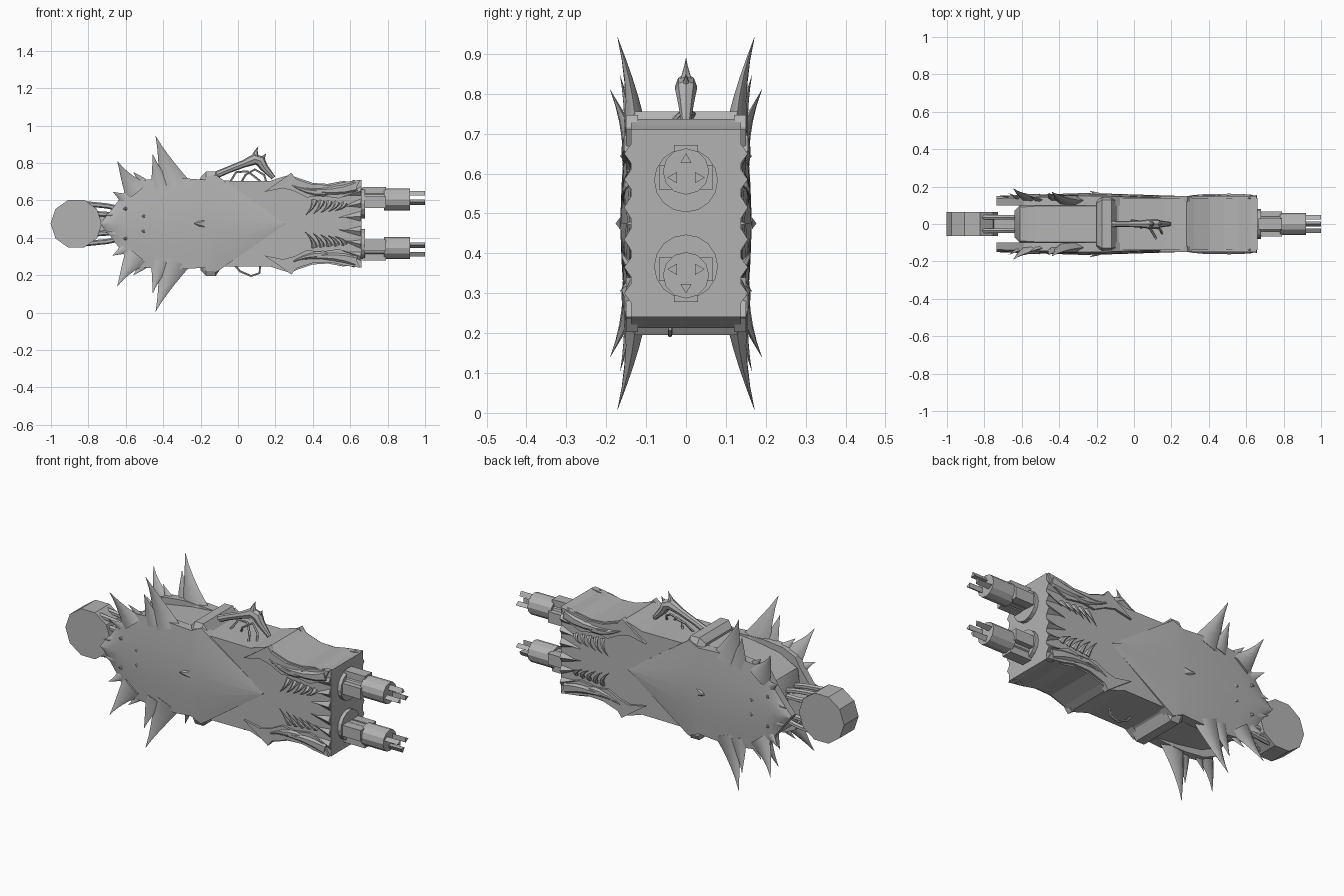
import bpy, bmesh, math
from mathutils import Vector, Matrix

cube = bpy.data.objects.get("Cube")
if cube:
    bpy.data.objects.remove(cube)

MID = 0.475  # height of the long axis; parts are modelled around it
grey = bpy.data.materials.new("plain grey")
grey.use_nodes = True
GREY = (0.45, 0.45, 0.45, 1)
grey.diffuse_color = GREY
grey.node_tree.nodes["Principled BSDF"].inputs["Base Color"].default_value = GREY


def loft(bm, rings):
    rows = [[bm.verts.new(p) for p in ring] for ring in rings]
    n = len(rows[0])
    for a, b in zip(rows, rows[1:]):
        for i in range(n):
            j = (i + 1) % n
            bm.faces.new((a[i], a[j], b[j], b[i]))
    bm.faces.new(rows[0])
    bm.faces.new(rows[-1][::-1])


def prism(bm, profile, y0, y1):
    loft(bm, [[(x, y, z) for x, z in profile] for y in (y0, y1)])


def rod(bm, x0, x1, y, z, r0, r1, sides, turn=0.0):
    angles = [turn + math.tau * i / sides for i in range(sides)]
    loft(bm, [[(x, y + r * math.cos(a), z + r * math.sin(a)) for a in angles]
              for x, r in ((x0, r0), (x1, r1))])


def box(bm, lo, hi):
    rect = [(lo[0], lo[2]), (hi[0], lo[2]), (hi[0], hi[2]), (lo[0], hi[2])]
    prism(bm, rect, lo[1], hi[1])


def tube(bm, points, radii, depth=1.0, sides=6):
    pts = [Vector(p) for p in points]
    rings = []
    for i, p in enumerate(pts):
        d = (pts[min(i + 1, len(pts) - 1)] - pts[max(i - 1, 0)]).normalized()
        u = d.cross(Vector((0, 1, 0))).normalized()
        v = d.cross(u)
        rings.append([p + radii[i] * (u * math.cos(k * math.tau / sides)
                      + v * depth * math.sin(k * math.tau / sides))
                      for k in range(sides)])
    loft(bm, rings)


def spike(bm, base, bend, tip, r, depth=0.4, steps=5):
    a, b, c = Vector(base), Vector(bend), Vector(tip)
    ts = [i / steps for i in range(steps + 1)]
    tube(bm, [a * (1 - t) ** 2 + b * 2 * t * (1 - t) + c * t * t for t in ts],
         [r * (1 - t) ** 1.2 + 0.0008 for t in ts], depth)


def mirror(bm, axis):
    scale = Vector((1, 1, 1))
    scale[axis] = -1
    geo = bmesh.ops.duplicate(bm, geom=bm.verts[:] + bm.edges[:] + bm.faces[:])["geom"]
    bmesh.ops.scale(bm, vec=scale, verts=[g for g in geo if isinstance(g, bmesh.types.BMVert)])


def finish(name, bm, axes=(), smooth=None):
    for axis in axes:
        mirror(bm, axis)
    bmesh.ops.recalc_face_normals(bm, faces=bm.faces[:])
    me = bpy.data.meshes.new(name)
    bm.to_mesh(me)
    bm.free()
    me.materials.append(grey)
    ob = bpy.data.objects.new(name, me)
    bpy.context.collection.objects.link(ob)
    ob.location.z = MID
    if smooth:
        bpy.ops.object.select_all(action="DESELECT")
        ob.select_set(True)
        bpy.context.view_layer.objects.active = ob
        bpy.ops.object.shade_smooth_by_angle(angle=math.radians(smooth))


# Front housing with a scalloped top and bottom edge
top = [(-0.12, 0.25), (-0.08, 0.23), (0.17, 0.228), (0.22, 0.245), (0.28, 0.262), (0.32, 0.245),
       (0.4, 0.218), (0.48, 0.213), (0.56, 0.228), (0.62, 0.224), (0.66, 0.235)]
bm = bmesh.new()
prism(bm, top + [(x, -z) for x, z in reversed(top)], -0.138, 0.138)
finish("front_housing", bm)

# Collar between the two halves
bm = bmesh.new()
rect = [(-1, -.9), (-.9, -1), (.9, -1), (1, -.9), (1, .9), (.9, 1), (-.9, 1), (-1, .9)]
loft(bm, [[(x, y * w, z * h) for y, z in rect]
          for x, w, h in ((-0.2, .125, .25), (-0.17, .143, .28), (-0.12, .143, .28), (-0.09, .138, .235))])
finish("collar", bm)

# Rounded rear housing
bm = bmesh.new()
loft(bm, [[(x, y * w, z * h) for y, z in rect]
          for x, w, h in ((-0.64, .07, .09), (-0.61, .1, .15), (-0.5, .108, .2), (-0.35, .108, .225), (-0.18, .108, .24))])
finish("rear_housing", bm, smooth=35)

# Curved shields on both sides ending in a pointed chevron
edge = [(-0.735, .004), (-0.68, .07), (-0.62, .15), (-0.59, .2), (-0.52, .232), (-0.4, .245),
        (-0.28, .242), (-0.18, .235), (-0.12, .262), (0.25, .004)]
rows = [-1, -0.75, -0.4, 0, 0.4, 0.75, 1]
bm = bmesh.new()
rings = []
for x, h in edge:
    crest = 0.15 + 0.016 * max(0, 1 - abs(x + 0.25) / 0.5)
    rings.append([(x, crest - 0.014 * abs(v) ** 1.5, v * h) for v in rows]
                 + [(x, 0.1, h), (x, 0.1, -h)])
loft(bm, rings)
finish("side_shields", bm, axes=(1,), smooth=25)

# Curved horns flaring from the shield rims
bm = bmesh.new()
spike(bm, (-0.34, .125, .2), (-0.39, .13, .33), (-0.44, .172, .468), .085)
spike(bm, (-0.41, .135, .2), (-0.44, .145, .29), (-0.455, .165, .37), .055)
spike(bm, (-0.54, .135, .17), (-0.6, .145, .24), (-0.645, .19, .335), .07)
spike(bm, (-0.5, .125, .2), (-0.52, .13, .24), (-0.56, .15, .275), .04)
spike(bm, (-0.59, .13, .12), (-0.63, .14, .15), (-0.67, .165, .17), .04)
spike(bm, (-0.6, .135, .05), (-0.66, .14, .06), (-0.71, .15, .045), .04)
finish("shield_horns", bm, axes=(1, 2), smooth=40)

# Small studs along the shield crest
bm = bmesh.new()
for x, z, r in ((-0.19, 0, .03), (-0.5, .04, .012), (-0.5, -.04, .012), (-0.6, .08, .01), (-0.6, -.08, .01)):
    spike(bm, (x, .15, z), (x - r / 2, .165, z), (x - r * 1.5, .176 - 0.02 * (z != 0), z), r, 0.7, 2)
finish("shield_studs", bm, axes=(1,))

# Jaw ornaments: brow ridge, swept teeth and end wedges
brow = [(0.14, .17), (0.22, .225), (0.285, .272), (0.31, .24), (0.4, .21), (0.5, .207), (0.56, .222),
        (0.655, .235), (0.62, .17), (0.54, .135), (0.44, .15), (0.37, .14), (0.3, .175), (0.24, .19)]
bm = bmesh.new()
prism(bm, brow, 0.12, 0.15)
spike(bm, (0.63, .137, .2), (0.48, .165, .15), (0.3, .145, .2), .035, 0.6)
spike(bm, (0.5, .137, .18), (0.4, .165, .14), (0.26, .145, .22), .03, 0.6)
finish("jaw_brows", bm, axes=(1, 2), smooth=30)
bm = bmesh.new()
for i in range(5):
    x = 0.41 + 0.04 * i
    spike(bm, (x, .138, .125 - .004 * i), (x - .005, .165, .085), (x - .05, .155, .045 + .006 * i), .016, 0.7, 4)
finish("jaw_teeth", bm, axes=(1, 2))
bm = bmesh.new()
for z, tip, w in ((0.04, 0.54, .04), (0.11, 0.56, .035), (0.175, 0.55, .035)):
    loft(bm, [[(0.658, .13, z - w), (0.658, .13, z + w), (0.658, .155, z)],
              [(tip, .13, z * .8 - .002), (tip, .13, z * .8 + .002), (tip, .139, z * .8)]])
finish("end_wedges", bm, axes=(1, 2))

# Twin barrels: base disc, clamp blocks, sleeve and three prongs
bm = bmesh.new()
rod(bm, 0.65, 0.68, 0, .108, .08, .08, 16)
rod(bm, 0.65, 0.8, 0, .13, .045, .045, 10)
box(bm, (0.665, -.03, .13), (0.79, .03, .197))
box(bm, (0.665, -.068, .085), (0.79, -.02, .145))
box(bm, (0.665, .02, .085), (0.79, .068, .145))
rod(bm, 0.78, 0.92, 0, .13, .058, .058, 12)
for y, z, turn in ((0, .16, math.pi / 2), (.031, .115, 0), (-.031, .115, math.pi)):
    rod(bm, 0.9, 1.0, y, z, .016, .016, 3, turn)
finish("twin_barrels", bm, axes=(2,))

# Rear drum
bm = bmesh.new()
prism(bm, [(-0.865 + .137 * math.cos(math.tau * i / 10), .134 * math.sin(math.tau * (i + 0.0) / 10))
           for i in range(10)], -0.063, 0.063)
finish("rear_drum", bm)

# Struts holding the drum
bm = bmesh.new()
for y in (-.035, .035):
    tube(bm, [(-0.85, y, .11), (-0.7, y, .095), (-0.58, y, .07)], [.014] * 3)
    tube(bm, [(-0.85, y, .06), (-0.7, y, .05), (-0.58, y, .05)], [.014] * 3)
box(bm, (-0.78, -.03, 0), (-0.6, .03, .06))
finish("drum_struts", bm, axes=(2,))

# Branch shaped handle with a crested head
bm = bmesh.new()
tube(bm, [(-0.14, 0, .25), (-0.06, 0, .285), (0.03, 0, .32), (0.09, 0, .345), (0.12, 0, .335),
          (0.14, 0, .3), (0.19, 0, .245)], [.02, .018, .02, .03, .03, .022, .012], 0.9, 8)
spike(bm, (0.095, 0, .34), (0.085, 0, .37), (0.108, 0, .413), .032, 0.8)
spike(bm, (0.12, 0, .335), (0.14, 0, .36), (0.15, 0, .375), .018, 0.8, 3)
finish("handle", bm, smooth=40)

# Loose wires under the handle and below the housing
bm = bmesh.new()
wires = [[(-0.04, -.01, .225), (-0.01, .02, .275), (0.05, .01, .28), (0.09, -.03, .25), (0.12, -.08, .225)],
         [(0.02, 0, .225), (0.04, -.02, .26), (0.09, 0, .29), (0.14, -.03, .26), (0.15, -.05, .225)],
         [(-0.02, -.04, -.22), (0.01, -.04, -.255), (0.07, -.04, -.28), (0.115, -.04, -.265), (0.12, -.04, -.22)]]
for w in wires:
    tube(bm, w, [.006] * len(w), 1, 5)
finish("wires", bm, smooth=60)
